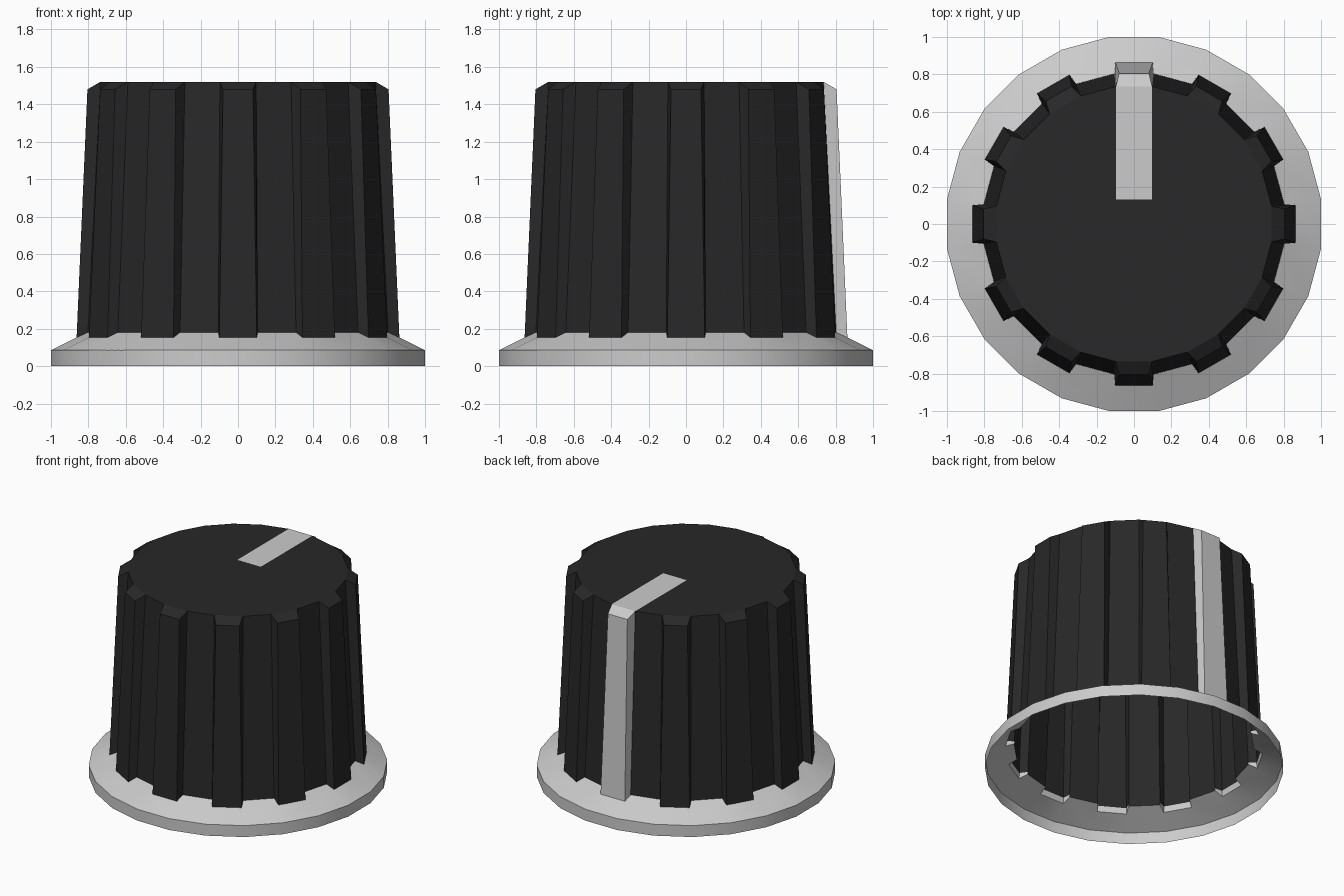
import bpy, math
from mathutils import Matrix, Vector

if "Cube" in bpy.data.objects:
    bpy.data.objects.remove(bpy.data.objects["Cube"])

RIDGES = 12
STEP = 2 * math.pi / RIDGES
R_RIM = 1 / math.cos(STEP / 4)          # 24-sided rim, flats on the axes


def make(name, verts, faces, color=None, smooth=False):
    me = bpy.data.meshes.new(name)
    me.from_pydata(verts, [], faces)
    me.update()
    ob = bpy.data.objects.new(name, me)
    bpy.context.collection.objects.link(ob)
    if color:
        mat = bpy.data.materials.new(name + "_colour")
        mat.diffuse_color = color
        mat.use_nodes = True
        mat.node_tree.nodes["Principled BSDF"].inputs["Base Color"].default_value = mat.diffuse_color
        me.materials.append(mat)
    if smooth:
        bpy.context.view_layer.objects.active = ob
        ob.select_set(True)
        bpy.ops.object.shade_smooth_by_angle(angle=math.radians(30))
        ob.select_set(False)
    return ob


def polar(r, a, z):
    return Vector((r * math.cos(a), r * math.sin(a), z))


def turned(points, i):
    m = Matrix.Rotation(math.pi / 2 + i * STEP, 3, 'Z')
    return [m @ Vector(p) for p in points]


# One ridge on the +x axis: valley foot, crest foot, crest top, valley top (both sides)
H = STEP / 4
R_FOOT, R_TOP, Z_FOOT, Z_TOP = 0.81, 0.742, 0.18, 1.52
RIDGE = [polar(R_FOOT, -H, Z_FOOT), (0.863, -0.1, 0.153), (0.863, 0.1, 0.153), polar(R_FOOT, H, Z_FOOT),
         polar(R_TOP, -H, Z_TOP), (0.805, -0.08, 1.48), (0.805, 0.08, 1.48), polar(R_TOP, H, Z_TOP)]
RIDGE_FACES = [(0, 1, 5, 4), (1, 2, 6, 5), (2, 3, 7, 6), (4, 5, 6, 7)]

# Fluted body, leaving out the pointer ridge (index 0)
verts, faces = [], []
for i in range(RIDGES):
    verts += turned(RIDGE, i)
    b, n = 8 * i, 8 * ((i + 1) % RIDGES)
    if i:
        faces += [tuple(b + k for k in f) for f in RIDGE_FACES]
    faces.append((b + 3, n, n + 4, b + 7))

# Flat cap with a slot for the pointer
w = R_TOP * math.sin(H)
cap = [7]
for i in range(1, RIDGES):
    cap += [8 * i + 4, 8 * i + 7]
cap.append(4)
s = len(verts)
verts += [Vector((w, 0.13, Z_TOP)), Vector((-w, 0.13, Z_TOP))]
faces.append(tuple(cap + [s, s + 1]))
make("knob_body", verts, faces, (0.021, 0.021, 0.021, 1))

# Pointer: the pale ridge and the stripe across the cap
verts = turned(RIDGE, 0) + [Vector((w, 0.13, Z_TOP)), Vector((-w, 0.13, Z_TOP))]
make("pointer", verts, RIDGE_FACES + [(4, 7, 9, 8)])

# Flared collar, open underneath, with a low lip reaching up inside the ridges
verts, faces = [], []
for i in range(RIDGES):
    sector = [polar(R_RIM, -H, 0), polar(R_RIM, H, 0),
              polar(R_RIM, -H, 0.085), polar(R_RIM, H, 0.085)] + RIDGE[:4]
    lip = [Vector((p[0] * 0.993, p[1] * 0.98, 0.195)) for p in map(Vector, RIDGE[:4])]
    verts += turned(sector + lip, i)
    b, n = 12 * i, 12 * ((i + 1) % RIDGES)
    own = [(0, 1, 3, 2), (2, 3, 6, 5), (2, 5, 4), (3, 7, 6),
           (4, 5, 9, 8), (5, 6, 10, 9), (6, 7, 11, 10)]
    faces += [tuple(b + k for k in f) for f in own]
    faces += [(b + 1, n, n + 2, b + 3), (b + 3, n + 2, n + 4, b + 7)]
make("collar", verts, faces, smooth=True)
